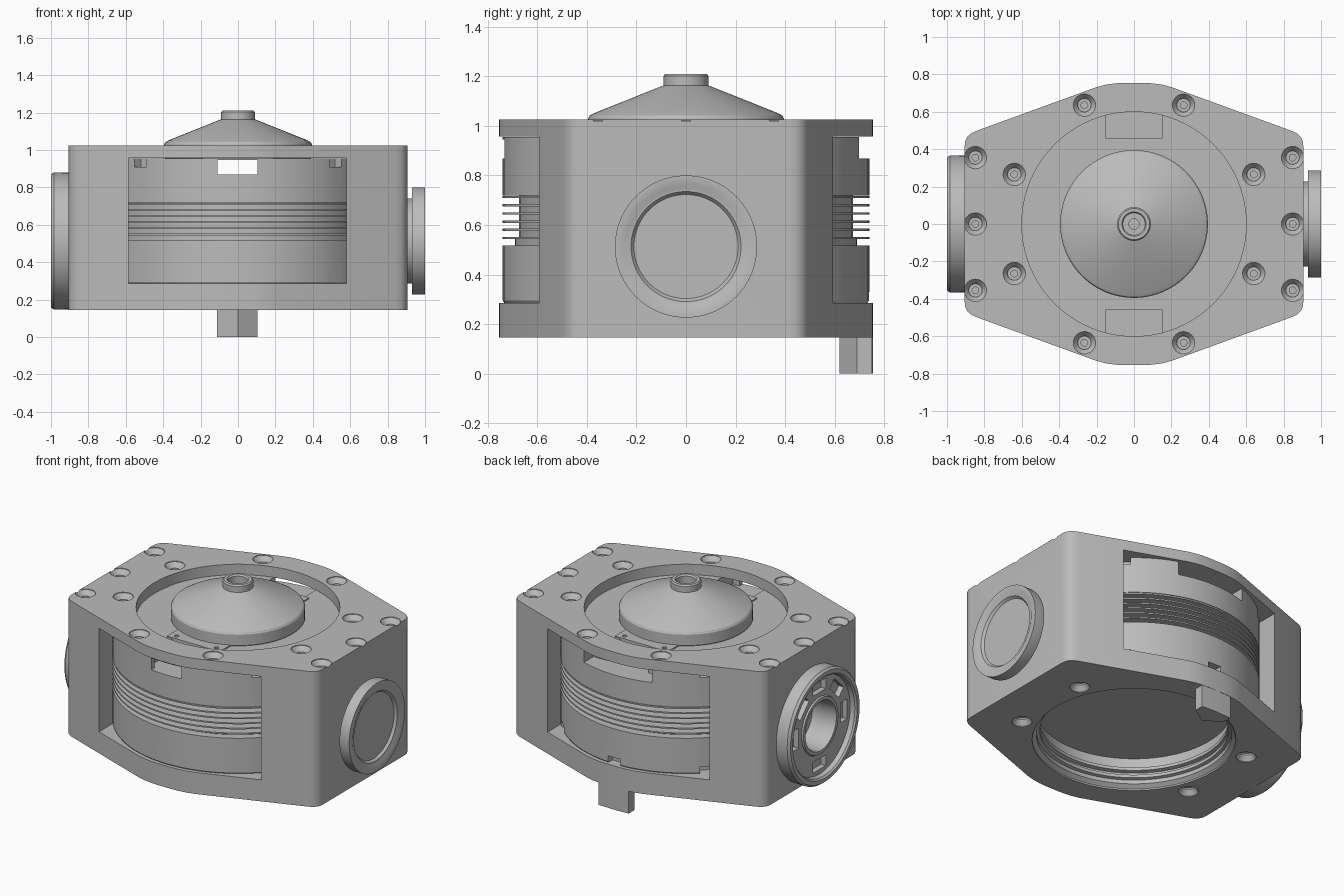
import bpy, bmesh
from math import pi, radians, cos, sin
from mathutils import Matrix, Vector

if "Cube" in bpy.data.objects:
    bpy.data.objects.remove(bpy.data.objects["Cube"], do_unlink=True)

grey = bpy.data.materials.new("machined grey")
grey.use_nodes = True
COLOUR = (0.5, 0.5, 0.5, 1)
grey.diffuse_color = COLOUR
grey.node_tree.nodes["Principled BSDF"].inputs["Base Color"].default_value = COLOUR


def finish(name, bm, matrix=None):
    """Turn a bmesh into a named object."""
    bmesh.ops.remove_doubles(bm, verts=bm.verts, dist=1e-5)
    if matrix:
        bm.transform(matrix)
    bmesh.ops.recalc_face_normals(bm, faces=bm.faces)
    mesh = bpy.data.meshes.new(name)
    bm.to_mesh(mesh)
    bm.free()
    mesh.materials.append(grey)
    obj = bpy.data.objects.new(name, mesh)
    bpy.context.collection.objects.link(obj)
    return obj


def lathe(name, profile, matrix=None, steps=96):
    """Spin (radius, height) points around z."""
    bm = bmesh.new()
    verts = [bm.verts.new((r, 0, z)) for r, z in profile]
    edges = [bm.edges.new(pair) for pair in zip(verts, verts[1:])]
    bmesh.ops.spin(bm, geom=verts + edges, cent=(0, 0, 0), axis=(0, 0, 1),
                   angle=2 * pi, steps=steps)
    return finish(name, bm, matrix)


def prism(name, outline, low, high):
    """Extrude a plan outline upward."""
    bm = bmesh.new()
    face = bm.faces.new([bm.verts.new((x, y, low)) for x, y in outline])
    new = bmesh.ops.extrude_face_region(bm, geom=[face])["geom"]
    bmesh.ops.translate(bm, vec=(0, 0, high - low),
                        verts=[v for v in new if isinstance(v, bmesh.types.BMVert)])
    return finish(name, bm)


def box(name, low, high, matrix=None):
    low, high = Vector(low), Vector(high)
    bm = bmesh.new()
    bmesh.ops.create_cube(bm, size=1)
    bmesh.ops.scale(bm, vec=high - low, verts=bm.verts)
    bmesh.ops.translate(bm, vec=(low + high) / 2, verts=bm.verts)
    return finish(name, bm, matrix)


def activate(obj):
    bpy.ops.object.select_all(action="DESELECT")
    obj.select_set(True)
    bpy.context.view_layer.objects.active = obj


def cut(target, cutters, keep=False):
    """Subtract cutters from the target and remove them."""
    activate(target)
    for cutter in cutters:
        mod = target.modifiers.new("cut", "BOOLEAN")
        mod.operation, mod.solver, mod.object = "DIFFERENCE", "EXACT", cutter
        bpy.ops.object.modifier_apply(modifier=mod.name)
        if not keep:
            bpy.data.objects.remove(cutter, do_unlink=True)


def turn(angle):
    return Matrix.Rotation(radians(angle), 4, "Z")


# Housing: long sides with rounded corners and bowed front and back
quarter = [(0.905, 0.42), (0.902, 0.445), (0.89, 0.468), (0.872, 0.484), (0.845, 0.497),
           (0.2, 0.732), (0.15, 0.745), (0.1, 0.752), (0.05, 0.755)]
half = quarter + [(-x, y) for x, y in reversed(quarter)]
housing = prism("housing", half + [(-x, -y) for x, y in half], 0.145, 1.025)
cut(housing, [box("window", (-0.585, -1, 0.285), (0.58, 1, 0.957)),
              lathe("top_opening", [(0, 0.93), (0.6, 0.93), (0.6, 1.1), (0, 1.1)])])

# Countersunk screw holes
inner = [(sx * x, sy * y) for x, y in ((0.64, 0.265), (0.265, 0.635))
         for sx in (-1, 1) for sy in (-1, 1)]
outer = [(sx * 0.848, y) for sx in (-1, 1) for y in (-0.355, 0, 0.355)]
sink = [(0, -0.07), (0.018, -0.07), (0.018, -0.045), (0.036, -0.045),
        (0.036, -0.035), (0.06, -0.004), (0.06, 0.02), (0, 0.02)]
holes = [lathe("hole", sink, Matrix.Translation((x, y, 1.025)), 24) for x, y in inner + outer]
flip = Matrix.Rotation(pi, 4, "X")
holes += [lathe("hole", sink, Matrix.Translation((x, y, 0.145)) @ flip, 24) for x, y in inner]
cut(housing, holes)

# Finned drum seen through the windows
profile = [(0, 0.28), (0.73, 0.28), (0.74, 0.295), (0.74, 0.518), (0.69, 0.518), (0.69, 0.543)]
for i in range(6):
    z = 0.543 + i * 0.033
    profile += [(0.74, z), (0.74, z + 0.009), (0.675, z + 0.009), (0.675, z + 0.033)]
profile[-1] = (0.675, 0.72)
profile += [(0.74, 0.72), (0.74, 0.955), (0, 0.955)]
drum = lathe("finned_drum", profile)
slots = [box("through_slot", (-0.11, -1, 0.868), (0.105, 1, 0.945))]
for a in (0, 180):
    slots += [box("wide_notch", (-0.245, 0.6, 0.868), (0.245, 1, 1), turn(a)),
              box("top_notch", (-0.152, 0.46, 0.868), (0.152, 0.7, 1), turn(a))]
for a in range(0, 360, 45):
    slots.append(box("foot_notch", (-0.045, 0.69, 0.2), (0.045, 0.8, 0.33), turn(a)))
    if a % 90:
        slots.append(box("head_notch", (-0.045, 0.69, 0.91), (0.045, 0.8, 1), turn(a)))
cut(drum, slots)

# Threaded recess underneath, cut through both housing and drum
recess = lathe("recess", [(0, 0.1), (0.6, 0.1), (0.6, 0.155), (0.575, 0.175), (0.575, 0.2),
                          (0.555, 0.205), (0.555, 0.225), (0.58, 0.23), (0.58, 0.25),
                          (0.555, 0.255), (0.555, 0.275), (0.575, 0.28), (0.575, 0.345),
                          (0, 0.345)])
cut(housing, [recess], keep=True)
cut(drum, [recess])

# Small bolted tabs beside the dome
tabs = []
for side, a in (("front", 180), ("back", 0)):
    tab = box(side + "_tab", (-0.19, 0.34, 0.95), (0.19, 0.46, 0.963), turn(a))
    cut(tab, [lathe("pin", [(0, 0.9), (0.014, 0.9), (0.014, 1), (0, 1)],
                    turn(a) @ Matrix.Translation((x, 0.425, 0)), 16) for x in (-0.143, 0.143)])
    tabs.append(tab)

# Conical dome with a hollow neck
dome = lathe("dome", [(0, 0.95), (0.385, 0.95), (0.395, 0.96), (0.395, 1.03), (0.388, 1.042),
                      (0.37, 1.052), (0.1, 1.16), (0.09, 1.163), (0.09, 1.202), (0.083, 1.21),
                      (0.065, 1.21), (0.058, 1.2), (0.058, 1.14), (0.028, 1.14),
                      (0.028, 1.11), (0, 1.11)])

# Left port: stepped round cover
port_z = 0.513
to_left = Matrix.Translation((0.9, 0, port_z)) @ Matrix.Rotation(pi / 2, 4, "Y")
cover = lathe("left_port_cover", [(0, -0.02), (0.228, -0.02), (0.228, 0.03), (0.285, 0.03),
                                  (0.287, 0.04), (0.287, 0.1), (0.25, 0.1), (0.232, 0.09),
                                  (0.222, 0.09), (0.21, 0.075), (0, 0.075)], to_left)

# Right port: open ring with a slotted plate and a central bore
to_right = Matrix.Translation((-0.9, 0, port_z)) @ Matrix.Rotation(-pi / 2, 4, "Y")
ring = lathe("right_port_ring", [(0.155, -0.02), (0.365, -0.02), (0.367, 0.085), (0.355, 0.1),
                                 (0.33, 0.1), (0.32, 0.09), (0.315, 0.06), (0.185, 0.06),
                                 (0.18, 0.07), (0.16, 0.07), (0.155, 0.06), (0.155, -0.02)],
             to_right)
cut(ring, [box("slot", (0.215, -0.065, 0.025), (0.285, 0.065, 0.2), to_right @ turn(a))
           for a in range(0, 360, 45)])
cut(housing, [lathe("bore", [(0, -0.1), (0.155, -0.1), (0.155, 0.2), (0, 0.2)], to_right)])

# Hanging locating foot at the back
foot = prism("locating_foot", [(-0.112, 0.69), (0, 0.62), (0.105, 0.69), (0.105, 0.75),
                               (0, 0.755), (-0.112, 0.75)], 0, 0.2)

for obj in [housing, drum, dome, cover, ring, foot] + tabs:
    activate(obj)
    bpy.ops.object.shade_smooth_by_angle(angle=radians(30))
